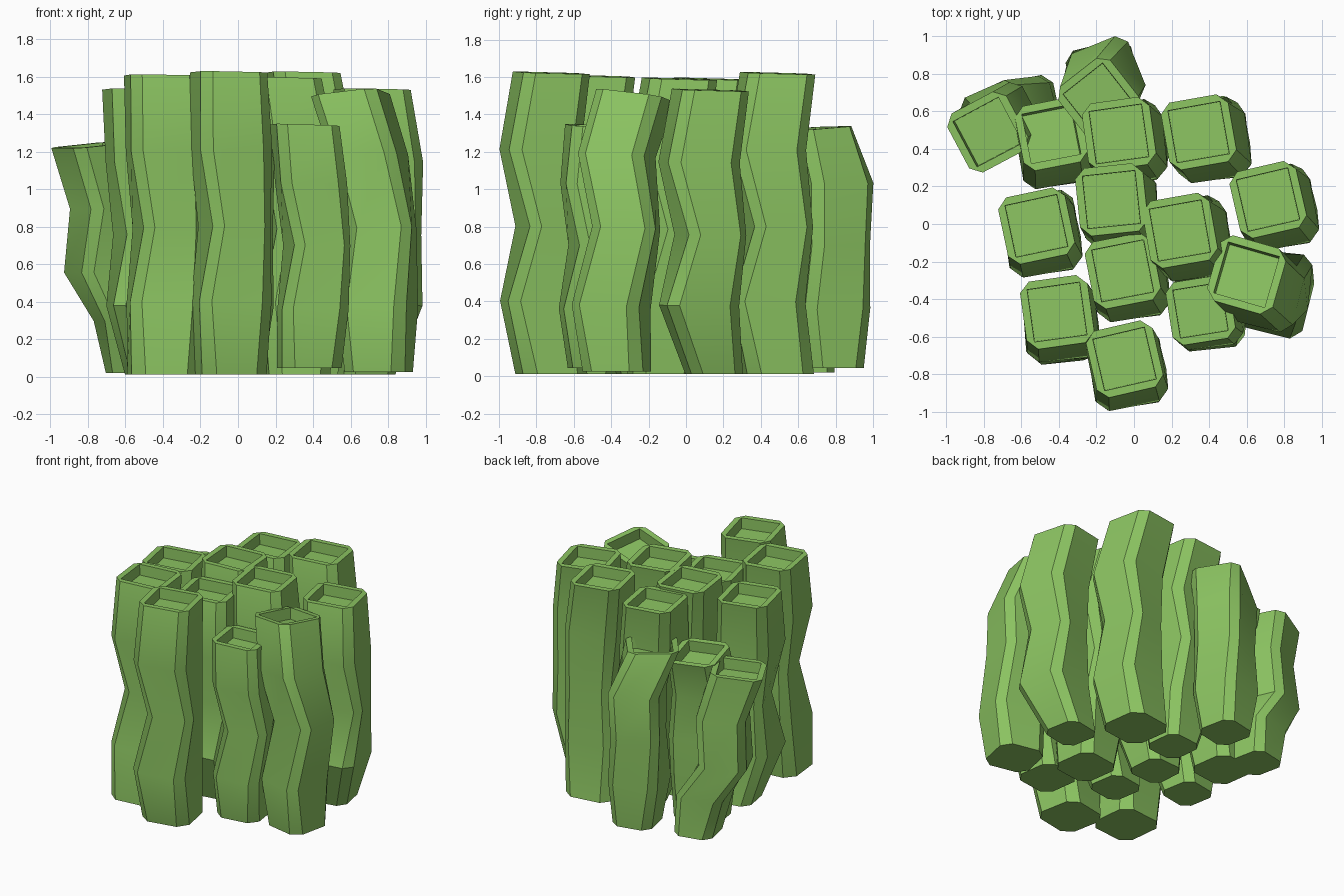
import bpy, bmesh, math
from mathutils import Vector, Matrix

green = bpy.data.materials.new("leaf_green")
green.diffuse_color = (0.26, 0.55, 0.12, 1)


def octagon(h, c):
    # square of half-width h with cut corners; c is half the flat length
    return [(h, -c), (h, c), (c, h), (-c, h), (-h, c), (-h, -c), (-c, -h), (c, -h)]


def column(name, rings, tilt=(0, 0), depth=0.08, lean=1.0):
    """rings: (x, y, z, half width, turn in degrees), bottom to top."""
    bm = bmesh.new()

    def ring(x, y, z, h, c, turn, t=(0, 0)):
        m = Matrix.Rotation(math.radians(turn), 3, 'Z')
        out = []
        for px, py in octagon(h, c):
            p = m @ Vector((px, py, 0))
            out.append(bm.verts.new((x + p.x, y + p.y, z + p.x * t[0] + p.y * t[1])))
        return out

    loops = []
    for i, (x, y, z, h, turn) in enumerate(rings):
        t = tilt if i == len(rings) - 1 else (0.35 * tilt[0], 0.35 * tilt[1]) if i else (0, 0)
        loops.append(ring(x, y, z, h, h * (0.7 if i else 0.62), turn, t))
    # square recess in the top
    x, y, z, h, turn = rings[-1]
    loops.append(ring(x, y, z, h - 0.04, h - 0.041, turn, tilt))
    loops.append(ring(x + tilt[0] * depth * lean, y + tilt[1] * depth * lean, z - depth,
                      h - 0.042, h - 0.043, turn, tilt))
    for a, b in zip(loops, loops[1:]):
        for i in range(8):
            j = (i + 1) % 8
            bm.faces.new((a[i], a[j], b[j], b[i]))
    bm.faces.new(loops[0][::-1])
    bm.faces.new(loops[-1])
    bmesh.ops.remove_doubles(bm, verts=loops[-1], dist=0.0018)
    bmesh.ops.remove_doubles(bm, verts=[v for v in loops[-2] if v.is_valid], dist=0.0018)
    bmesh.ops.recalc_face_normals(bm, faces=bm.faces)
    me = bpy.data.meshes.new(name)
    bm.to_mesh(me)
    bm.free()
    me.materials.append(green)
    # smooth along the length, sharp at the cut corners
    me.shade_smooth()
    me.set_sharp_from_angle(angle=math.radians(35))
    ob = bpy.data.objects.new(name, me)
    bpy.context.collection.objects.link(ob)


# upright columns: top x, top y, height, turn, bulge, foot shift x, foot shift y, foot half width
upright = [
    (-0.08, 0.48, 1.56, 8, 0.05, 0.12, -0.02, 0.14),
    (0.345, 0.49, 1.62, 10, 0.07, 0.05, 0.0, 0.18),
    (0.715, 0.13, 1.53, 13, 0.055, -0.03, 0.02, 0.14),
    (-0.12, 0.13, 1.59, 6, 0.05, 0.04, 0.0, 0.14),
    (-0.52, -0.01, 1.53, 12, 0.03, 0.07, 0.04, 0.14),
    (0.245, -0.035, 1.59, 10, 0.07, 0.07, -0.10, 0.165),
    (-0.06, -0.25, 1.51, 11, 0.04, 0.04, 0.03, 0.14),
    (-0.41, -0.47, 1.605, 8, 0.02, 0.01, -0.09, 0.18),
    (-0.05, -0.72, 1.622, 13, 0.015, 0.01, 0.0, 0.175),
]
for n, (x, y, top, a, b, fx, fy, fh) in enumerate(upright):
    s = top / 1.62
    column(f"column_{n + 1}", [
        (x + fx, y + fy, 0.012, fh, a - 2),
        (x + b, y - 0.06, 0.40 * s, 0.195, a - 4),
        (x + b + 0.015, y, 0.80 * s, 0.163, a + 7),
        (x + b, y - 0.06, 1.21 * s, 0.195, a - 2),
        (x, y, top, 0.182, a)], tilt=(-0.015, -0.03), lean=0)

# leaning outer columns
column("left_leaning_column", [
    (-0.55, 0.64, 0.02, 0.14, 12), (-0.58, 0.60, 0.30, 0.165, 15),
    (-0.73, 0.57, 0.56, 0.165, 24), (-0.69, 0.55, 0.90, 0.17, 28),
    (-0.78, 0.49, 1.235, 0.178, 28)], tilt=(0.08, 0.05))
column("back_left_column", [
    (-0.43, 0.42, 0.02, 0.165, 8), (-0.42, 0.39, 0.33, 0.185, 8),
    (-0.40, 0.44, 0.65, 0.165, 16), (-0.43, 0.39, 0.96, 0.185, 10),
    (-0.44, 0.48, 1.26, 0.175, 11)], tilt=(-0.03, -0.12))
column("back_leaning_column", [
    (-0.15, 0.79, 0.045, 0.145, 12), (-0.16, 0.78, 0.36, 0.18, 14),
    (-0.15, 0.78, 0.70, 0.17, 24), (-0.15, 0.79, 1.03, 0.178, 22),
    (-0.19, 0.67, 1.325, 0.175, 38)], tilt=(-0.03, 0.06), lean=0)
column("front_short_column", [
    (0.38, -0.46, 0.045, 0.16, 8), (0.40, -0.49, 0.36, 0.178, 6),
    (0.42, -0.45, 0.70, 0.155, 16), (0.39, -0.48, 1.03, 0.178, 7),
    (0.355, -0.46, 1.34, 0.17, 9)], tilt=(-0.03, -0.03), lean=0)
column("right_leaning_column", [
    (0.75, -0.37, 0.025, 0.165, -12), (0.75, -0.40, 0.37, 0.185, -14),
    (0.77, -0.32, 0.79, 0.17, -6), (0.70, -0.37, 1.18, 0.182, -14),
    (0.60, -0.27, 1.50, 0.182, -16)], tilt=(0.08, -0.14))
